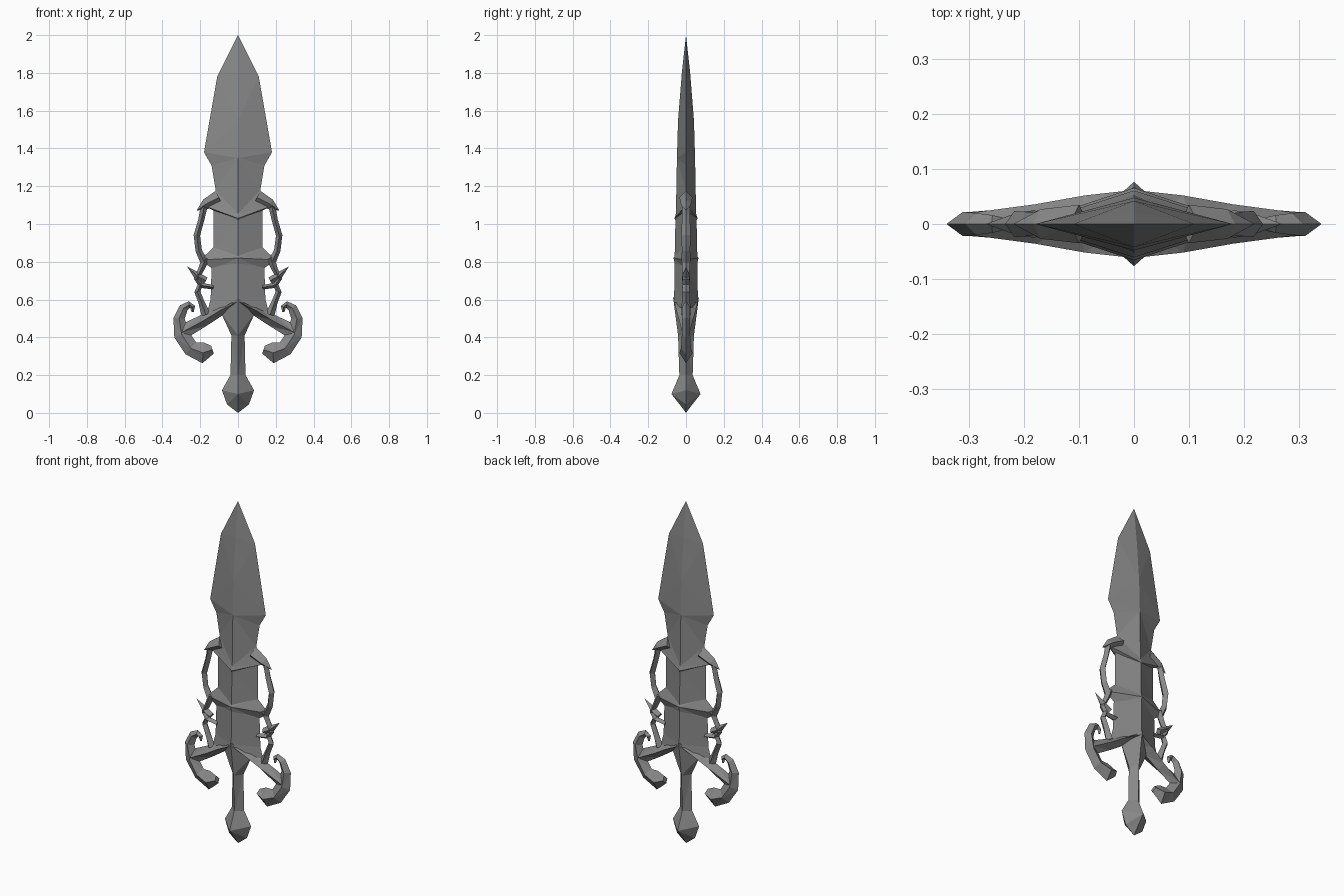
import bpy, bmesh
from mathutils import Vector

cube = bpy.data.objects.get("Cube")
if cube:
    bpy.data.objects.remove(cube)

steel = bpy.data.materials.new("dull_grey_metal")
steel.use_nodes = True
GREY = (0.25, 0.25, 0.25, 1)
steel.diffuse_color = GREY
steel.node_tree.nodes["Principled BSDF"].inputs["Base Color"].default_value = GREY


def skin(name, rings):
    """Join four-point rings into a closed, flat-shaded solid."""
    bm = bmesh.new()
    loops = [[bm.verts.new(p) for p in ring] for ring in rings]
    for a, b in zip(loops, loops[1:]):
        for i in range(4):
            j = (i + 1) % 4
            bm.faces.new((a[i], a[j], b[j], b[i]))
    bm.faces.new(loops[0])
    bm.faces.new(loops[-1])
    bmesh.ops.remove_doubles(bm, verts=bm.verts, dist=0.0005)
    bmesh.ops.triangulate(bm, faces=bm.faces)
    bmesh.ops.recalc_face_normals(bm, faces=bm.faces)
    mesh = bpy.data.meshes.new(name)
    bm.to_mesh(mesh)
    bm.free()
    mesh.materials.append(steel)
    obj = bpy.data.objects.new(name, mesh)
    bpy.context.collection.objects.link(obj)


def ridged(name, sections):
    """Diamond loft; each section is edge z, half width, ridge z, half depth."""
    skin(name, [[(w, 0, ze), (0, d, zr), (-w, 0, ze), (0, -d, zr)]
                for ze, w, zr, d in sections])


def horn(name, path):
    """Mirrored diamond tubes; each point is x, z, half width, half depth."""
    for side, s in (("left", 1), ("right", -1)):
        rings = []
        for i, (x, z, w, d) in enumerate(path):
            a, b = path[max(i - 1, 0)], path[min(i + 1, len(path) - 1)]
            t = Vector((b[0] - a[0], 0, b[1] - a[1])).normalized()
            n = Vector((-t.z, 0, t.x)) * w
            c, y = Vector((x, 0, z)), Vector((0, d, 0))
            rings.append([(s * p.x, p.y, p.z) for p in (c + n, c + y, c - n, c - y)])
        skin(side + "_" + name, rings)


# Blade, with its ridge running down inside the collar
ridged("blade", [(2.0, 0, 2.0, 0), (1.78, .11, 1.8, .022), (1.38, .18, 1.55, .042),
                 (1.31, .14, 1.35, .048), (1.18, .118, 1.03, .054)])
ridged("lower_blade", [(1.18, .118, 1.04, .052), (1.08, .13, 1.02, .056),
                       (.87, .13, .83, .06), (.76, .14, .79, .06),
                       (.6, .145, .66, .062), (.51, .17, .6, .063)])

# Chevron bands across the blade
ridged("collar", [(1.18, .116, 1.05, .055), (1.1, .19, 1.03, .061), (1.07, .125, 1.02, .056)])
ridged("middle_band", [(.88, .125, .83, .06), (.81, .2, .82, .066), (.76, .13, .79, .06)])

# Handle and pommel
ridged("handle", [(.53, .09, .61, .068), (.41, .035, .41, .042), (.19, .04, .19, .035)])
ridged("pommel", [(.2, .04, .2, .035), (.12, .085, .1, .077),
                  (.045, .058, .04, .03), (0, 0, 0, 0)])

# Collar barb and the open links down each side
horn("collar_barb", [(.1, 1.14, .04, .035), (.17, 1.105, .028, .027), (.22, 1.07, 0, 0)])
horn("upper_link", [(.18, 1.09, .018, .02), (.195, 1.02, .016, .022), (.218, .94, .017, .024),
                    (.208, .86, .017, .022), (.18, .8, .02, .025)])
horn("band_barb", [(.17, .7, .018, .02), (.215, .725, .02, .02), (.27, .775, 0, 0)])
horn("middle_link", [(.17, .82, .02, .022), (.195, .76, .016, .02), (.22, .71, .014, .018),
                     (.195, .675, .014, .018), (.13, .665, .012, .02)])
horn("lower_link", [(.2, .68, .012, .018), (.215, .64, .016, .02),
                    (.195, .59, .016, .022), (.17, .52, .024, .025)])

# Guard arms and hooked ends
horn("guard_arm", [(0, .59, .02, .062), (.09, .545, .028, .052),
                   (.18, .49, .032, .036), (.3, .425, .04, .02)])
horn("guard_hook", [(.24, .535, .006, .006), (.24, .56, .014, .012), (.258, .573, .018, .016),
                    (.288, .555, .024, .02), (.312, .5, .03, .022), (.298, .415, .042, .022),
                    (.25, .342, .042, .026), (.185, .318, .055, .035), (.135, .335, .022, .02)])
